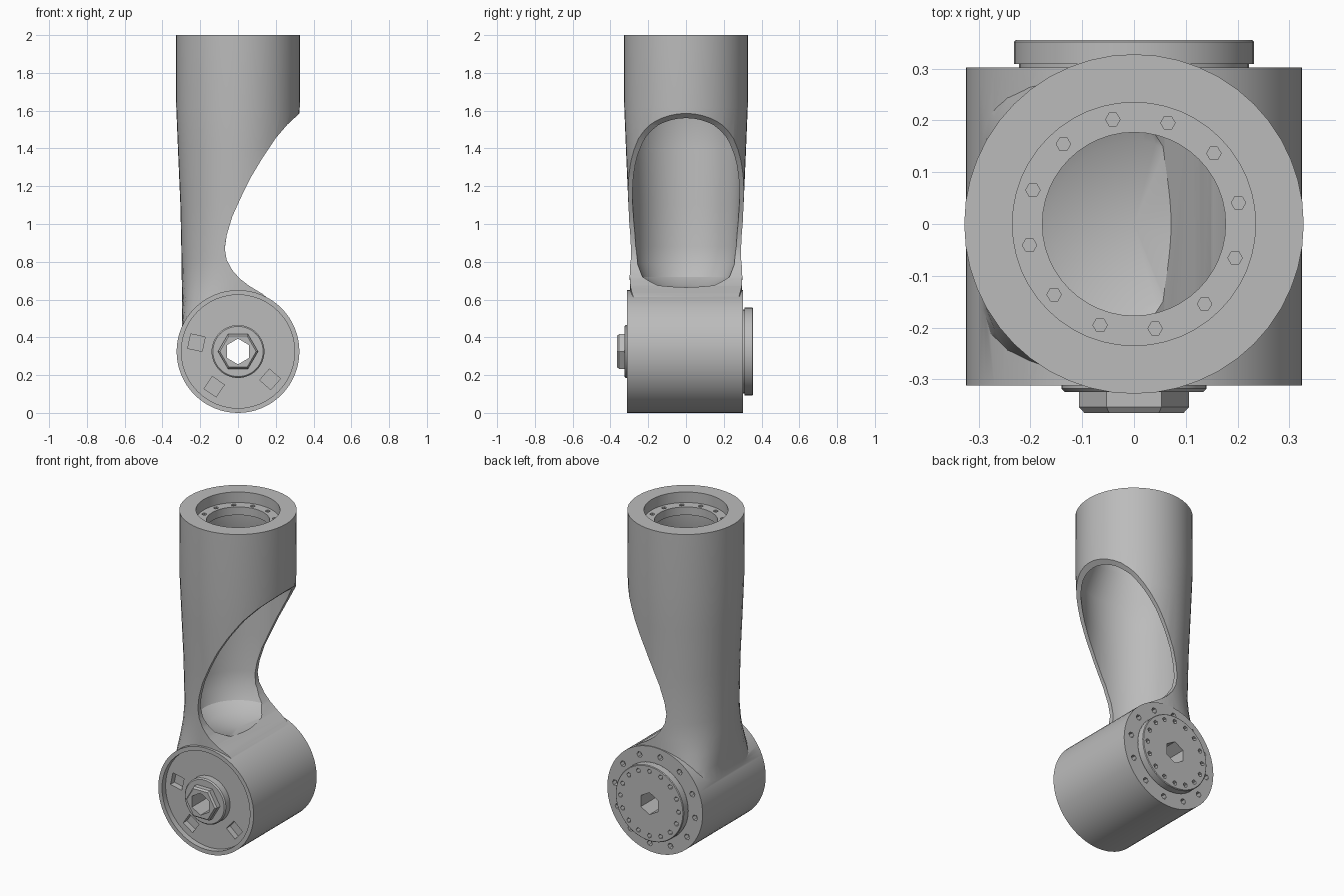
import bpy
import bmesh
from math import cos, sin, pi, radians

old = bpy.data.objects.get("Cube")
if old:
    bpy.data.objects.remove(old, do_unlink=True)

grey = bpy.data.materials.new("machined grey")
grey.use_nodes = True
colour = (0.5, 0.5, 0.5, 1)
grey.diffuse_color = colour
grey.node_tree.nodes["Principled BSDF"].inputs["Base Color"].default_value = colour

JOINT_Z = 0.325
HUB = (0, JOINT_Z)


def make_object(name, bm):
    bmesh.ops.remove_doubles(bm, verts=bm.verts, dist=1e-5)
    bmesh.ops.recalc_face_normals(bm, faces=bm.faces)
    mesh = bpy.data.meshes.new(name)
    bm.to_mesh(mesh)
    bm.free()
    mesh.materials.append(grey)
    obj = bpy.data.objects.new(name, mesh)
    bpy.context.collection.objects.link(obj)
    return obj


def lathe(name, profile, sides=48, axis="Z", centres=((0, 0),), turn=0.0):
    """Revolve (radius, position[, squareness]) points round each centre."""
    bm = bmesh.new()
    for a, b in centres:
        rings = []
        for r, t, *square in profile:
            n = square[0] if square else 2
            ring = []
            for i in range(sides):
                ang = turn + 2 * pi * i / sides
                c, s = cos(ang), sin(ang)
                k = r * (abs(c) ** n + abs(s) ** n) ** (-1 / n)
                u, v = a + k * c, b + k * s
                ring.append(bm.verts.new((u, v, t) if axis == "Z" else (u, t, v)))
            rings.append(ring)
        pairs = list(zip(rings, rings[1:]))
        if profile[0][0] > 0:
            pairs.append((rings[-1], rings[0]))
        for lo, hi in pairs:
            for i in range(sides):
                j = (i + 1) % sides
                bm.faces.new((lo[i], lo[j], hi[j], hi[i]))
    return make_object(name, bm)


def plug(name, r, start, end, **kw):
    return lathe(name, [(0, start), (r, start), (r, end), (0, end)], **kw)


def circle_points(count, r, centre=(0, 0), start=0.0):
    return [(centre[0] + r * cos(start + 2 * pi * i / count),
             centre[1] + r * sin(start + 2 * pi * i / count)) for i in range(count)]


def boolean(target, tool, operation="DIFFERENCE", keep=False):
    tool.hide_render = True
    mod = target.modifiers.new("boolean", "BOOLEAN")
    mod.operation = operation
    mod.solver = "EXACT"
    mod.object = tool
    bpy.context.view_layer.objects.active = target
    bpy.ops.object.modifier_apply(modifier=mod.name)
    if not keep:
        bpy.data.objects.remove(tool, do_unlink=True)


# Tapered tube that squares off where it blends into the joint
arm = lathe("arm_body", [(0, 0.33), (0.297, 0.33, 7), (0.297, 0.45, 5), (0.297, 0.55, 3.4),
                         (0.297, 0.64, 2.6), (0.298, 0.72, 2.2), (0.299, 0.82), (0.305, 1.1),
                         (0.318, 1.4), (0.327, 1.62), (0.328, 2), (0, 2)])

# Swept cutaway on the left side, following the joint at its foot
edge = [(0.6, 1.61), (0.35, 1.61), (0.325, 1.585), (0.26, 1.525), (0.2, 1.455), (0.13, 1.35),
        (0.07, 1.25), (0.02, 1.15), (-0.03, 1.04), (-0.06, 0.94), (-0.07, 0.87),
        (-0.06, 0.81), (-0.03, 0.755), (0.01, 0.71), (0.06, 0.672), (0.13, 0.63),
        (0.2, 0.57), (0.27, 0.49), (0.3, 0.4), (0.3, 0.3), (0.6, 0.3)]
bm = bmesh.new()
face = bm.faces.new([bm.verts.new((x, -0.6, z)) for x, z in edge])
swept = bmesh.ops.extrude_face_region(bm, geom=[face])["geom"]
bmesh.ops.translate(bm, vec=(0, 1.2, 0),
                    verts=[g for g in swept if isinstance(g, bmesh.types.BMVert)])
boolean(arm, make_object("cutaway_cutter", bm))

# Joint barrel
boolean(arm, plug("joint_barrel", 0.325, -0.312, 0.302, sides=64, axis="Y", centres=[HUB]), "UNION")

# Hollow interior with a stepped ring near the mouth
boolean(arm, lathe("cavity_cutter", [
    (0, 2.1), (0.235, 2.1), (0.235, 1.935), (0.177, 1.935), (0.177, 1.885), (0.235, 1.885),
    (0.24, 1.76), (0.3, 1.6), (0.293, 1.4), (0.282, 1.1), (0.275, 0.88), (0.262, 0.79),
    (0.23, 0.72), (0.16, 0.675), (0, 0.657)]))
boolean(arm, plug("ring_hole_cutter", 0.014, 1.91, 1.96, sides=6,
                  centres=circle_points(12, 0.206, start=0.2)))

# Front recess and its pockets
boolean(arm, plug("recess_cutter", 0.3, -0.4, -0.277, axis="Y", centres=[HUB]))
for deg in (168, 236, 319):
    ang = radians(deg)
    boolean(arm, plug("pocket_cutter", 0.055, -0.3, -0.24, sides=4, axis="Y", turn=ang + pi / 4,
                      centres=[(0.225 * cos(ang), JOINT_Z + 0.225 * sin(ang))]))

# Bolt holes around the back of the barrel
boolean(arm, plug("bolt_hole_cutter", 0.018, 0.27, 0.34, sides=6, axis="Y",
                  centres=circle_points(12, 0.275, HUB, 0.13)))

# Back output flange with a narrow neck and its own bolt holes
back_flange = lathe("back_flange", [(0, 0.28), (0.222, 0.28), (0.222, 0.309), (0.232, 0.309),
                                    (0.232, 0.352), (0.228, 0.356), (0, 0.356)],
                    axis="Y", centres=[HUB])
boolean(back_flange, plug("flange_hole_cutter", 0.015, 0.325, 0.39, sides=5, axis="Y",
                          centres=circle_points(16, 0.198, HUB)))

# Front washer and hexagonal nut
front_washer = lathe("front_washer", [(0, -0.26), (0.14, -0.26), (0.14, -0.318),
                                      (0.133, -0.325), (0, -0.325)], axis="Y", centres=[HUB])
front_nut = lathe("front_nut", [(0, -0.3), (0.106, -0.3), (0.106, -0.354),
                                (0.096, -0.365), (0, -0.365)], sides=6, axis="Y", centres=[HUB])

# Hexagonal bore through every part on the joint axis
parts = [arm, back_flange, front_washer, front_nut]
bore = plug("bore_cutter", 0.068, -0.6, 0.6, sides=6, axis="Y", centres=[HUB], turn=pi / 6)
for part in parts:
    boolean(part, bore, keep=True)
bpy.data.objects.remove(bore, do_unlink=True)

bpy.ops.object.select_all(action="DESELECT")
for part in parts:
    part.select_set(True)
bpy.context.view_layer.objects.active = arm
bpy.ops.object.shade_smooth_by_angle(angle=radians(28))
